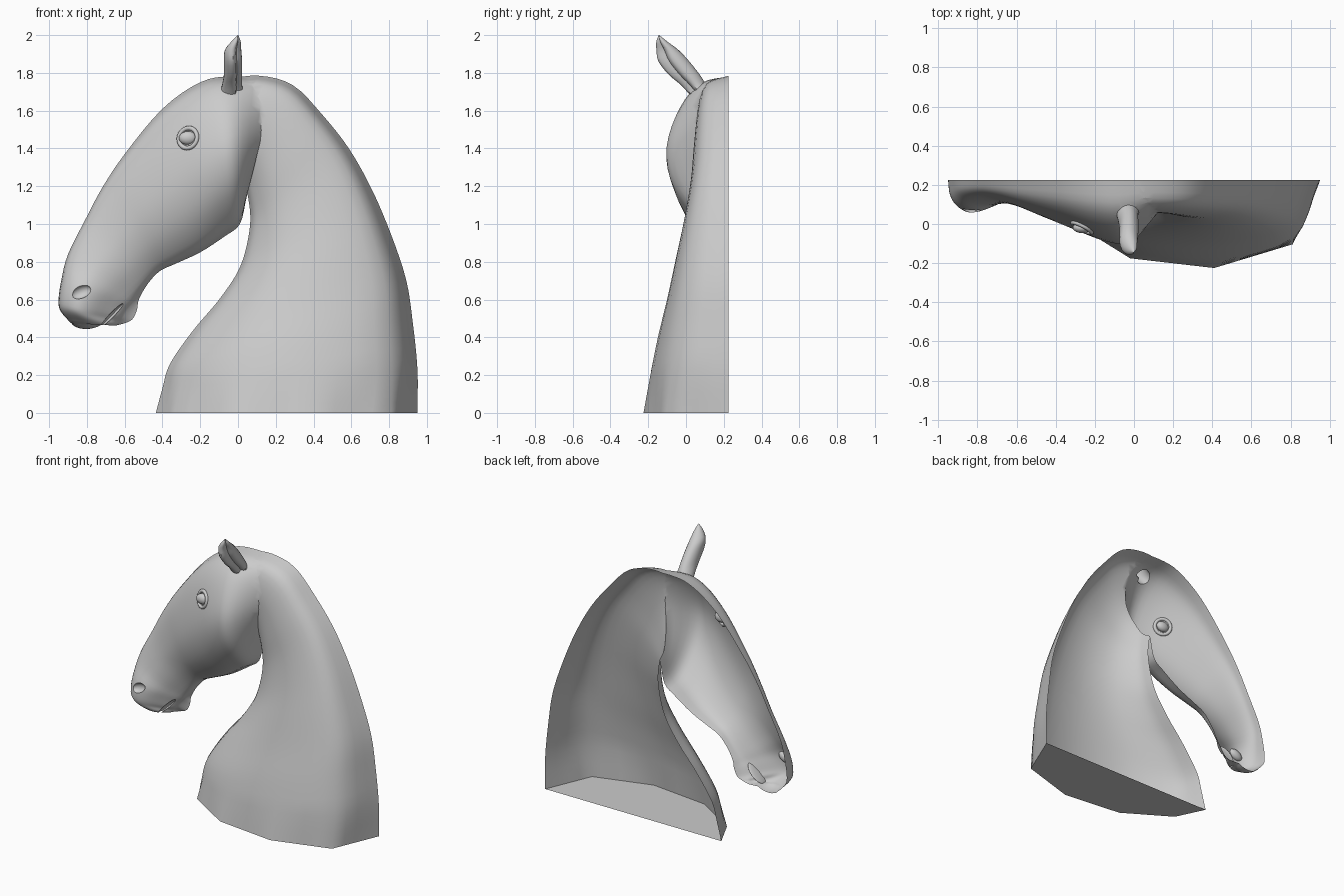
import bpy, bmesh, math
from mathutils import Vector, Matrix
from mathutils.bvhtree import BVHTree

if "Cube" in bpy.data.objects:
    bpy.data.objects.remove(bpy.data.objects["Cube"])

BACK = 0.225  # flat open back plane


def spline(pts, n):
    """Catmull-Rom resample, n steps per span."""
    p = [Vector(q) for q in pts]
    p = [2 * p[0] - p[1]] + p + [2 * p[-1] - p[-2]]
    out = []
    for i in range(1, len(p) - 2):
        a, b, c, d = p[i - 1:i + 3]
        for k in range(n):
            t = k / n
            out.append(0.5 * (2 * b + (c - a) * t + (2 * a - 5 * b + 4 * c - d) * t * t
                              + (3 * b - a - 3 * c + d) * t ** 3))
    return out + [p[-2]]


def straight(pts, n):
    out = []
    for a, b in zip(pts, pts[1:]):
        out += [Vector(a).lerp(Vector(b), k / n) for k in range(n)]
    return out + [Vector(pts[-1])]


def new_object(name, bm):
    me = bpy.data.meshes.new(name)
    bm.to_mesh(me)
    bm.free()
    ob = bpy.data.objects.new(name, me)
    bpy.context.collection.objects.link(ob)
    return ob


def skin(name, rings):
    """Closed solid through equal-sized rings."""
    bm = bmesh.new()
    vs = [[bm.verts.new(p) for p in r] for r in rings]
    n = len(vs[0])
    for a, b in zip(vs, vs[1:]):
        for i in range(n):
            j = (i + 1) % n
            bm.faces.new((a[i], a[j], b[j], b[i]))
    bm.faces.new(vs[0][::-1])
    bm.faces.new(vs[-1])
    bmesh.ops.recalc_face_normals(bm, faces=bm.faces)
    return new_object(name, bm)


def body_loft(name, sections, profile, flat_start=0):
    """Sections: (x0, z0, x1, z1, depth, skew); the profile is mirrored about the back plane."""
    soft, hard = spline(profile, 4), straight(profile, 4)
    rings = []
    for k, (x0, z0, x1, z1, d, skew) in enumerate(spline(sections, 4)):
        w = max(0, 1 - k / flat_start) if flat_start else 0
        half = []
        for a, b in zip(soft, hard):
            s, h = a.lerp(b, w)
            s = min(max(s, 0), 1) ** skew
            half.append((x0 + (x1 - x0) * s, BACK - d * h, z0 + (z1 - z0) * s))
        rings.append(half + [(x, 2 * BACK - y, z) for x, y, z in half[-2:0:-1]])
    return skin(name, rings)


def ellipsoid(name, loc, radii, tilt=0):
    bm = bmesh.new()
    m = Matrix.Translation(loc) @ Matrix.Rotation(tilt, 4, 'Y') @ Matrix.Diagonal((*radii, 1))
    bmesh.ops.create_uvsphere(bm, u_segments=20, v_segments=12, radius=1, matrix=m)
    return new_object(name, bm)


def combine(target, other, op):
    mod = target.modifiers.new(op, 'BOOLEAN')
    mod.operation, mod.solver, mod.object = op, 'EXACT', other
    bpy.context.view_layer.objects.active = target
    bpy.ops.object.modifier_apply(modifier=mod.name)
    bpy.data.objects.remove(other)


def surface_at(ob, x, z):
    """Point and normal on the front surface at (x, z)."""
    bm = bmesh.new()
    bm.from_mesh(ob.data)
    hit = BVHTree.FromBMesh(bm).ray_cast(Vector((x, -1, z)), Vector((0, 1, 0)))
    bm.free()
    return hit[0], hit[1]


def smooth(ob, deg):
    bpy.ops.object.select_all(action='DESELECT')
    ob.select_set(True)
    bpy.context.view_layer.objects.active = ob
    bpy.ops.object.shade_smooth_by_angle(angle=math.radians(deg))


# Neck: throat point, crest point, depth, skew
bust = body_loft("horse_bust", [
    (-.435, 0, .95, 0, .45, 1), (-.40, .13, .95, .23, .415, 1), (-.36, .26, .925, .48, .375, 1),
    (-.235, .44, .89, .705, .325, 1), (-.10, .60, .81, .945, .28, 1), (.01, .77, .71, 1.18, .235, 1),
    (.06, .96, .59, 1.395, .20, 1), (.06, 1.10, .445, 1.58, .185, 1), (.02, 1.25, .29, 1.735, .17, 1),
    (-.08, 1.35, .11, 1.785, .16, 1), (-.2, 1.4, -.08, 1.765, .14, 1)],
    [(0, 0), (.07, .45), (.30, .89), (.61, 1), (.90, .73), (1, 0)], 5)

# Head: jaw point, face point, depth, skew
head = body_loft("head", [
    (.045, 1.14, .20, 1.765, .16, 1), (.01, 1.0, -.03, 1.782, .315, .9), (-.07, .935, -.2, 1.75, .315, .95),
    (-.2, .85, -.40, 1.61, .255, 1), (-.33, .79, -.60, 1.37, .185, 1), (-.415, .75, -.72, 1.19, .14, 1),
    (-.48, .68, -.81, 1.02, .12, .9), (-.525, .60, -.90, .84, .13, .7), (-.535, .545, -.935, .705, .16, .5),
    (-.56, .495, -.95, .60, .165, .45), (-.60, .475, -.94, .54, .15, .5), (-.65, .462, -.885, .475, .10, .8)],
    [(0, 0), (.05, .45), (.25, .88), (.5, 1), (.78, .78), (.95, .45), (1, 0)])
# Upper lip
combine(head, ellipsoid("lip", (-.79, .225, .505), (.10, .11, .06), -.15), 'UNION')
# Nostril and mouth recesses
nostril, _ = surface_at(head, -.83, .64)
combine(head, ellipsoid("recess", nostril, (.055, .03, .033), -.4), 'DIFFERENCE')
mouth, _ = surface_at(head, -.665, .52)
combine(head, ellipsoid("recess", mouth, (.085, .06, .012), -.8), 'DIFFERENCE')
combine(bust, head, 'UNION')

# Ear: leaf-shaped loft with a hollow facing forward
ear_rings = []
for x, y, z, rx, ry in spline([
        (-.03, .09, 1.67, .07, .06), (-.03, .04, 1.735, .055, .068), (-.025, -.01, 1.79, .05, .083),
        (-.025, -.065, 1.86, .05, .083), (-.025, -.098, 1.92, .045, .06), (-.01, -.128, 1.965, .026, .03),
        (0, -.143, 2.0, .002, .002)], 3):
    ring = []
    for i in range(20):
        a = math.tau * i / 20
        off = (a + math.radians(40) + math.pi) % math.tau - math.pi
        r = 1 - .55 * math.exp(-(off / .5) ** 2)
        ring.append((x + rx * r * math.cos(a), y + ry * r * math.sin(a), z))
    ear_rings.append(ring)
combine(bust, skin("ear", ear_rings), 'UNION')

# Cut off the mirrored half, leaving an open-backed shell with a floor
bm = bmesh.new()
bm.from_mesh(bust.data)
bmesh.ops.bisect_plane(bm, geom=bm.verts[:] + bm.edges[:] + bm.faces[:], dist=1e-5,
                       plane_co=(0, BACK, 0), plane_no=(0, 1, 0), clear_outer=True)
bm.to_mesh(bust.data)
bm.free()
smooth(bust, 50)

# Eye and eyelid, seated on the head surface
hit, normal = surface_at(bust, -.265, 1.455)
eye = ellipsoid("eye", hit, (.048, .028, .036))
smooth(eye, 60)
bpy.ops.mesh.primitive_torus_add(location=hit, major_radius=.054, minor_radius=.012,
                                 major_segments=28, minor_segments=8,
                                 rotation=normal.to_track_quat('Z', 'X').to_euler())
lid = bpy.context.object
lid.name = "eyelid"
smooth(lid, 60)
